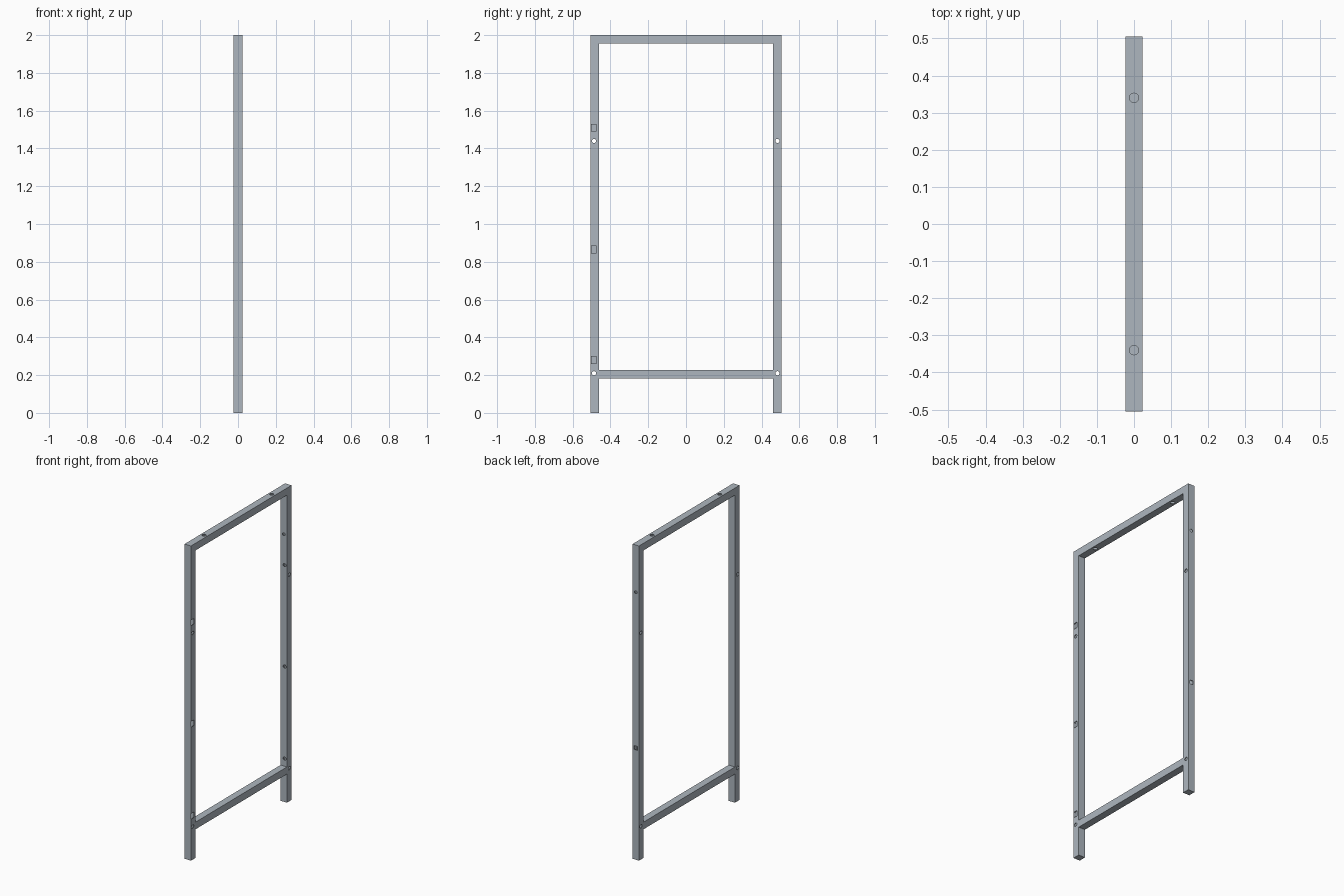
import bpy, bmesh, math
from mathutils import Matrix, Vector

if "Cube" in bpy.data.objects:
    bpy.data.objects.remove(bpy.data.objects["Cube"])

H = 0.0228      # half width of the square tube
WALL = 0.004    # tube wall thickness
Y = 0.505       # half length of the frame
C = Y - H       # centre line of the posts
TOP = 2 - H     # centre line of the top rail

steel = bpy.data.materials.new("steel_grey")
steel.diffuse_color = (0.42, 0.47, 0.52, 1)
steel.use_nodes = True
steel.node_tree.nodes["Principled BSDF"].inputs["Base Color"].default_value = steel.diffuse_color


def make_object(name, bm):
    mesh = bpy.data.meshes.new(name)
    bm.to_mesh(mesh)
    bm.free()
    mesh.materials.append(steel)
    obj = bpy.data.objects.new(name, mesh)
    bpy.context.collection.objects.link(obj)
    return obj


def tube(name, start, end, mitre_start=0, mitre_end=0):
    """Hollow square tube in the YZ plane; mitres slant an end across its width."""
    bm = bmesh.new()
    a, b = Vector((0, *start)), Vector((0, *end))
    axis = (b - a).normalized()
    side = Vector((1, 0, 0)).cross(axis)
    rings = []
    for h in (H, H - WALL):
        for point, mitre in ((a, mitre_start), (b, mitre_end)):
            rings.append([bm.verts.new(point + Vector((sx * h, 0, 0)) + side * sy * h
                                       + axis * mitre * sy * h)
                          for sx, sy in ((-1, -1), (1, -1), (1, 1), (-1, 1))])
    out_a, out_b, in_a, in_b = rings
    for p, q in ((out_a, out_b), (in_a, in_b), (out_a, in_a), (out_b, in_b)):
        for i in range(4):
            j = (i + 1) % 4
            bm.faces.new((p[i], p[j], q[j], q[i]))
    bmesh.ops.recalc_face_normals(bm, faces=bm.faces)
    return make_object(name, bm)


def drill(bm, axis, centre, radius, depth):
    """Round cutter along x, y or z."""
    turn = {'X': Matrix.Rotation(math.pi / 2, 4, 'Y'),
            'Y': Matrix.Rotation(math.pi / 2, 4, 'X'),
            'Z': Matrix.Identity(4)}[axis]
    bmesh.ops.create_cone(bm, cap_ends=True, segments=24, radius1=radius, radius2=radius,
                          depth=depth, matrix=Matrix.Translation(centre) @ turn)


def block(bm, centre, size):
    """Rectangular block."""
    bmesh.ops.create_cube(bm, size=1, matrix=Matrix.Translation(centre)
                          @ Matrix.Diagonal((*size, 1)))


def cut(obj, bm):
    cutter = make_object("hole_cutter", bm)
    cutter.hide_render = True
    mod = obj.modifiers.new("holes", 'BOOLEAN')
    mod.operation, mod.solver, mod.object = 'DIFFERENCE', 'EXACT', cutter
    bpy.context.view_layer.objects.active = obj
    bpy.ops.object.modifier_apply(modifier=mod.name)
    bpy.data.objects.remove(cutter)


# Frame tubes: mitred upper corners, lower rail butted between the posts
left_post = tube("left_post", (-C, 0), (-C, TOP), mitre_end=1)
right_post = tube("right_post", (C, 0), (C, TOP), mitre_end=-1)
top_rail = tube("top_rail", (-C, TOP), (C, TOP), mitre_start=-1, mitre_end=1)
lower_rail = tube("lower_rail", (-Y + 2 * H, 0.2045), (Y - 2 * H, 0.2045))

# Plugs closing the feet of the posts
for name, y in (("left_foot_plug", -C), ("right_foot_plug", C)):
    bm = bmesh.new()
    inner = 2 * (H - WALL)
    block(bm, (0, y, 0.002), (inner, inner, 0.004))
    make_object(name, bm)

LOCKS = (1.51, 0.865, 0.28)

# Left post: bolt holes right through, lock slots in the +x wall
bm = bmesh.new()
for z in (1.44, 0.21):
    drill(bm, 'X', (0, -0.487, z), 0.011, 0.1)
for z in LOCKS:
    block(bm, (H, -0.488, z), (0.024, 0.03, 0.036))
cut(left_post, bm)

# Right post: bolt holes, pin holes in the inner wall, hole and square opening outside
bm = bmesh.new()
for z in (1.44, 0.21):
    drill(bm, 'X', (0, 0.484, z), 0.011, 0.1)
drill(bm, 'Y', (0, C, 1.70), 0.009, 0.1)
for z in LOCKS:
    drill(bm, 'Y', (0.006, C - H, z - 0.004), 0.0105, 0.024)
block(bm, (0, Y, 0.71), (0.024, 0.024, 0.024))
cut(right_post, bm)

# Top rail: two vertical holes
bm = bmesh.new()
for y in (-0.34, 0.34):
    drill(bm, 'Z', (0, y, TOP), 0.0125, 0.1)
cut(top_rail, bm)
